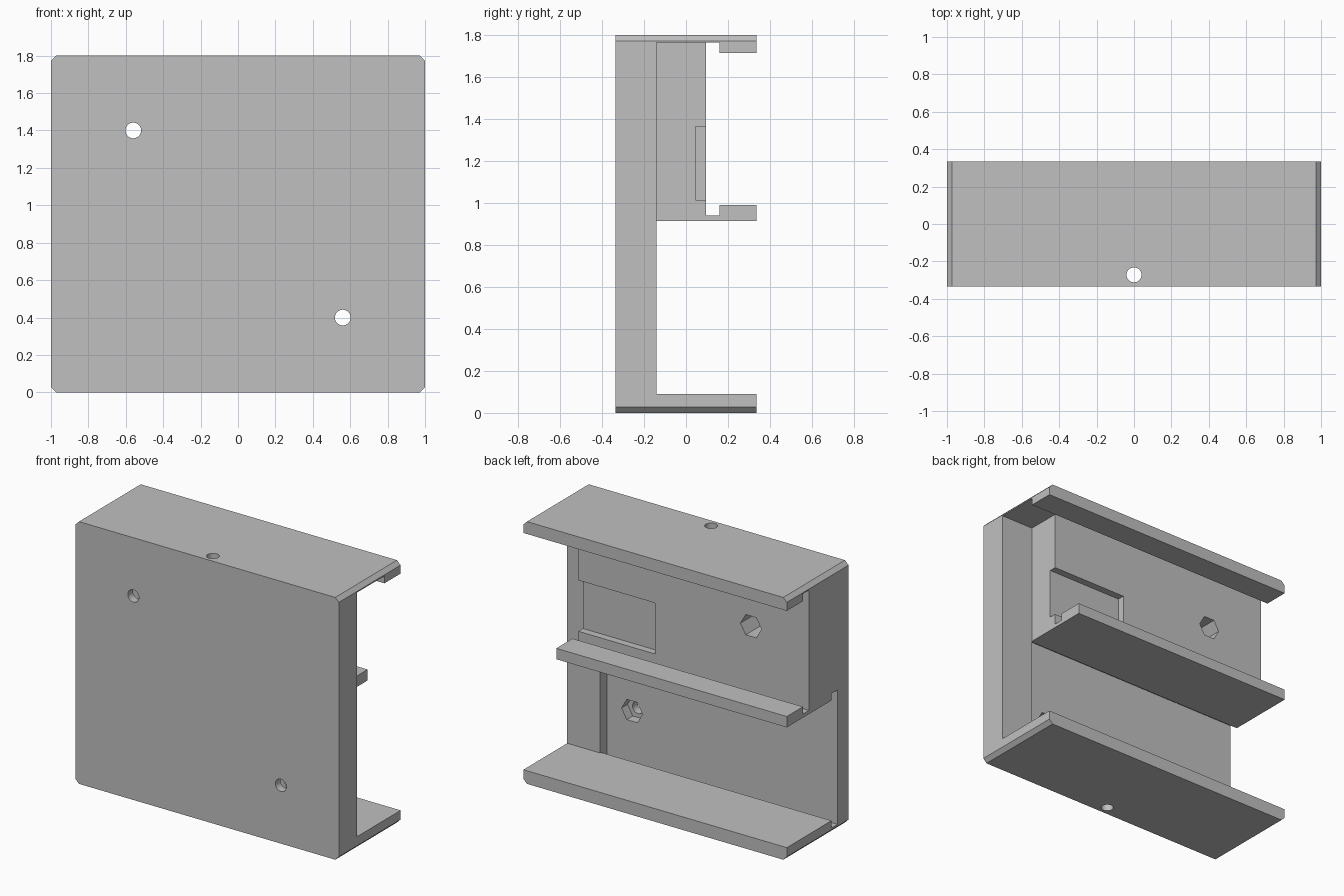
import bpy, bmesh, math
from mathutils import Matrix, Vector

cube = bpy.data.objects.get("Cube")
if cube:
    bpy.data.objects.remove(cube, do_unlink=True)

grey = bpy.data.materials.new("plain_grey")
grey.use_nodes = True
colour = (0.53, 0.53, 0.53, 1)
grey.diffuse_color = colour
grey.node_tree.nodes["Principled BSDF"].inputs["Base Color"].default_value = colour


def finish(name, bm):
    bmesh.ops.recalc_face_normals(bm, faces=bm.faces)
    mesh = bpy.data.meshes.new(name)
    bm.to_mesh(mesh)
    bm.free()
    mesh.materials.append(grey)
    ob = bpy.data.objects.new(name, mesh)
    bpy.context.collection.objects.link(ob)
    return ob


def box_mesh(x, y, z):
    bm = bmesh.new()
    lo, hi = Vector((x[0], y[0], z[0])), Vector((x[1], y[1], z[1]))
    mat = Matrix.Translation((lo + hi) / 2) @ Matrix.Diagonal((hi - lo).to_4d())
    bmesh.ops.create_cube(bm, size=1, matrix=mat)
    return bm


def rod_mesh(centre, radius, length, sides, turn):
    bm = bmesh.new()
    bmesh.ops.create_cone(bm, cap_ends=True, segments=sides, radius1=radius,
                          radius2=radius, depth=length,
                          matrix=Matrix.Translation(centre) @ turn)
    return bm


# Solid block with its four long corners chamfered
FRONT, BACK, TOP = -0.335, 0.335, 1.8
bm = box_mesh((-1, 1), (FRONT, BACK), (0, TOP))
corners = [e for e in bm.edges
           if abs(e.verts[0].co.y - e.verts[1].co.y) > 0.1]
bmesh.ops.bevel(bm, geom=corners, offset=0.027, segments=1, affect='EDGES')
bracket = finish("rail_bracket", bm)


def cut(name, bm):
    cutter = finish(name, bm)
    cutter.hide_render = True
    mod = bracket.modifiers.new(name, 'BOOLEAN')
    mod.operation = 'DIFFERENCE'
    mod.solver = 'EXACT'
    mod.object = cutter
    bpy.context.view_layer.objects.active = bracket
    bpy.ops.object.modifier_apply(modifier=name)
    bpy.data.objects.remove(cutter, do_unlink=True)


STOP = 0.75                      # where the channels meet the end bar
BAR = -0.14                      # back of the end bar
OUT = 0.5                        # clear of the back
run, over = (-1.1, STOP), (-1.1, STOP + 0.05)

# Open end beside the bar, then the two slide-in channels
cut("end_opening", box_mesh((STOP, 1.1), (BAR, OUT), (0.09, 1.715)))
cut("end_groove", box_mesh((STOP, 1.1), (BAR, 0.16), (1.6, 1.765)))
cut("upper_mouth", box_mesh(over, (0.12, OUT), (0.99, 1.715)))
cut("upper_groove", box_mesh(over, (0.095, 0.16), (0.94, 1.765)))
cut("lower_mouth", box_mesh(over, (BAR, OUT), (0.09, 0.915)))
cut("lower_back", box_mesh(run, (-0.18, BAR + 0.02), (0.09, 0.915)))
cut("lower_groove", box_mesh(run, (-0.215, -0.15), (0.04, 0.962)))

# Shallow recess open toward the bar
cut("side_recess", box_mesh((0.17, STOP + 0.05), (0.045, 0.13), (1.015, 1.365)))

# Screw holes through the front with hexagonal nut pockets behind
along_y = Matrix.Rotation(math.pi / 2, 4, 'X')
flat_top = along_y @ Matrix.Rotation(math.pi / 6, 4, 'Z')
for side, x, z, surface in (("upper", -0.56, 1.4, 0.095), ("lower", 0.56, 0.4, -0.215)):
    floor, end = -0.28, surface + 0.03
    pocket = rod_mesh((x, (floor + end) / 2, z), 0.08, end - floor, 6, flat_top)
    # Lay one pair of hexagon points level
    tips = max(v.co.x for v in pocket.verts) - x
    if tips < 0.075:
        bmesh.ops.rotate(pocket, verts=pocket.verts, cent=(x, 0, z),
                         matrix=Matrix.Rotation(math.pi / 6, 3, 'Y'))
    cut(side + "_nut_pocket", pocket)
    cut(side + "_screw_hole", rod_mesh((x, -0.3, z), 0.042, 0.2, 32, along_y))

# Long hole running down through the front wall
cut("vertical_hole", rod_mesh((0, -0.272, TOP / 2), 0.04, TOP + 0.2, 32, Matrix.Identity(4)))

bpy.ops.object.select_all(action='DESELECT')
bracket.select_set(True)
bpy.context.view_layer.objects.active = bracket
bpy.ops.object.shade_smooth_by_angle(angle=math.radians(30))
